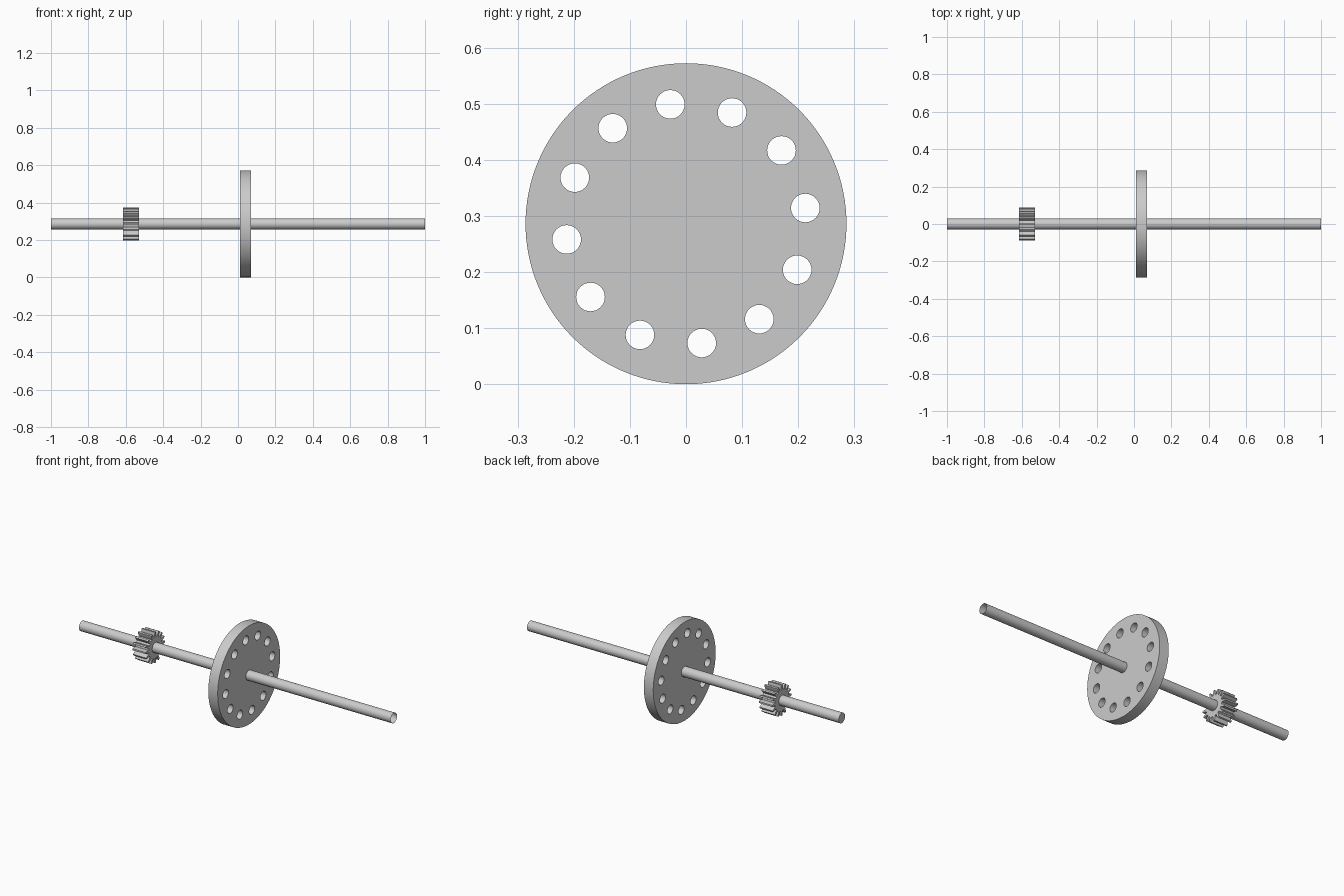
import bpy, bmesh
from math import sin, cos, pi, radians

if "Cube" in bpy.data.objects:
    bpy.data.objects.remove(bpy.data.objects["Cube"], do_unlink=True)

AXIS_Z = 0.286

steel = bpy.data.materials.new("grey_steel")
steel.use_nodes = True
steel.diffuse_color = (0.6, 0.6, 0.6, 1)
steel.node_tree.nodes["Principled BSDF"].inputs["Base Color"].default_value = (0.6, 0.6, 0.6, 1)


def circle(radius, count, y=0, z=0):
    return [(y + radius * cos(2 * pi * i / count), z + radius * sin(2 * pi * i / count))
            for i in range(count)]


def prism(name, profiles, x0, x1, open_end=False):
    """Extrude closed y-z outlines along the shaft axis."""
    bm = bmesh.new()
    for points in profiles:
        near = [bm.verts.new((x0, y, z)) for y, z in points]
        far = [bm.verts.new((x1, y, z)) for y, z in points]
        bm.faces.new(near[::-1])
        if not open_end:
            bm.faces.new(far)
        for i in range(len(points)):
            j = (i + 1) % len(points)
            bm.faces.new((near[i], near[j], far[j], far[i]))
    mesh = bpy.data.meshes.new(name)
    bm.to_mesh(mesh)
    bm.free()
    obj = bpy.data.objects.new(name, mesh)
    bpy.context.collection.objects.link(obj)
    obj.location.z = AXIS_Z
    mesh.materials.append(steel)
    return obj


def smooth(obj):
    bpy.ops.object.select_all(action="DESELECT")
    obj.select_set(True)
    bpy.context.view_layer.objects.active = obj
    bpy.ops.object.shade_smooth_by_angle(angle=radians(30))


# Long shaft, a tube closed at one end
shaft = prism("shaft", [circle(0.029, 48)], -1, 1, open_end=True)
smooth(shaft)

# Disc with a ring of twelve through holes
disc = prism("perforated_disc", [circle(0.286, 128)], 0.01, 0.07)
holes = []
for k in range(12):
    a = radians(7.5 + 30 * k)
    holes.append(circle(0.0255, 32, 0.2145 * cos(a), 0.2145 * sin(a)))
cutter = prism("hole_cutter", holes, -0.1, 0.2)
cutter.hide_render = True
cut = disc.modifiers.new("holes", "BOOLEAN")
cut.operation = "DIFFERENCE"
cut.solver = "EXACT"
cut.object = cutter
bpy.context.view_layer.objects.active = disc
bpy.ops.object.modifier_apply(modifier=cut.name)
bpy.data.objects.remove(cutter, do_unlink=True)
smooth(disc)

# Small pinion gear with tapered teeth
TEETH = 16
outline = []
for k in range(TEETH):
    for step, radius in ((-0.27, 0.062), (-0.22, 0.076), (-0.13, 0.089),
                         (0.13, 0.089), (0.22, 0.076), (0.27, 0.062)):
        a = 2 * pi * (k + step) / TEETH
        outline.append((radius * cos(a), radius * sin(a)))
prism("pinion_gear", [outline], -0.615, -0.53)
